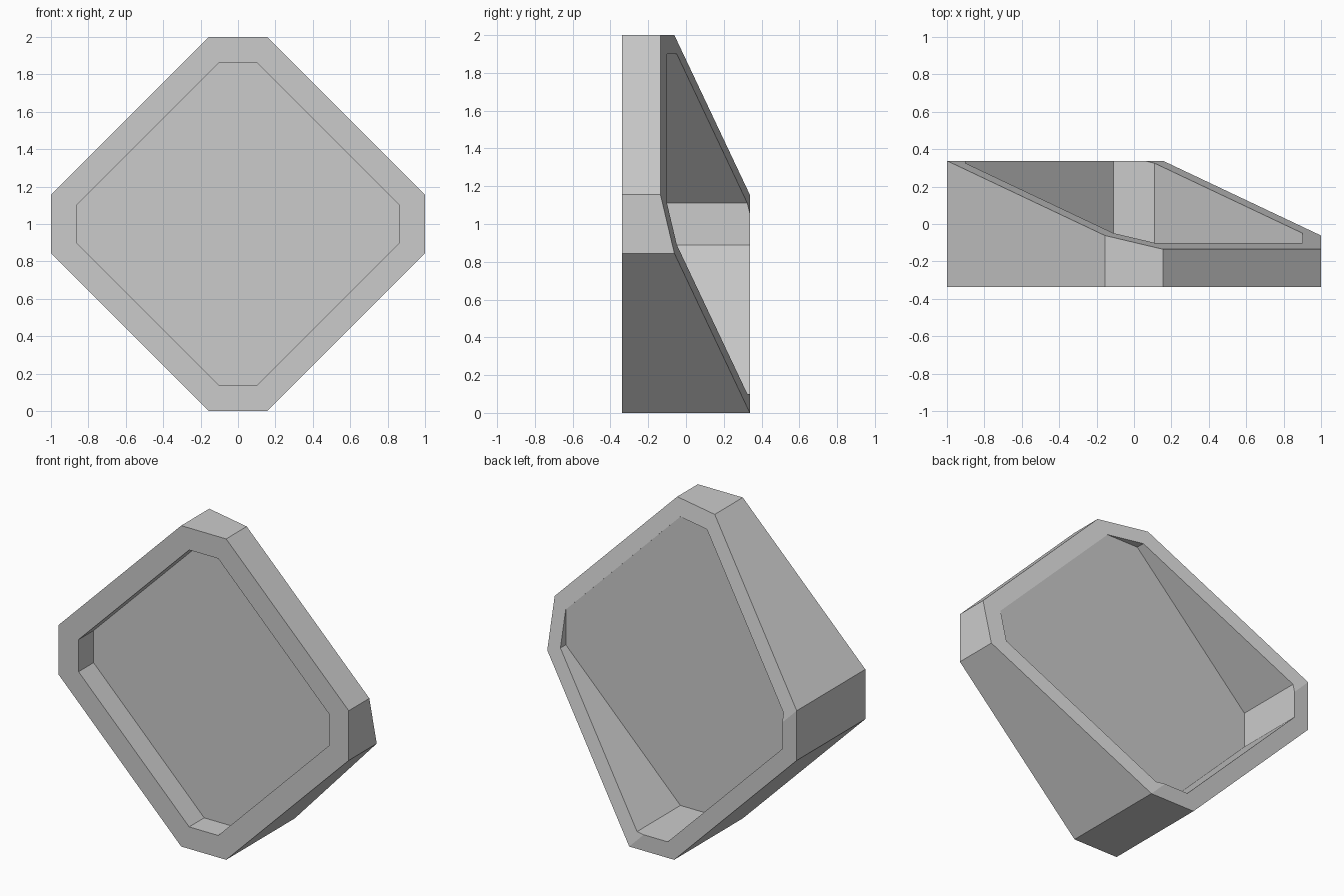
import bpy, bmesh

if "Cube" in bpy.data.objects:
    bpy.data.objects.remove(bpy.data.objects["Cube"])

FRONT, BACK = -0.338, 0.338      # depth limits
FRONT_FLOOR = -0.19              # bottom of the shallow front recess
BACK_FLOOR = -0.102              # bottom of the deep rear pocket
CREASE = 0.155                   # x + height where the slanted back begins
SLOPE = -0.2365


def octagon(half, flat):
    """Cut-corner diamond as (x, z) about the centre, clockwise from the top;
    the two crease points are included so that all rings match."""
    c = CREASE - 1
    return [(-flat, half), (flat, half), (half, flat), (half, -flat),
            (flat, -half), (min(flat, c + half), -half), (-flat, -half),
            (-half, -flat), (-half, min(flat, c + half)), (-half, flat)]


def back_y(x, z):
    """Flat back near the lower left, then sloping towards the upper right."""
    return min(BACK, BACK + SLOPE * (x + z + 1 - CREASE))


bm = bmesh.new()


def ring(points, depth):
    return [bm.verts.new((x, depth(x, z), z + 1)) for x, z in points]


outer = octagon(1.0, 0.155)
recess = octagon(0.863, 0.1)
pocket = octagon(0.9, 0.11)

# Rings from the front recess floor, round the outside, to the rear pocket floor
rings = [ring(recess, lambda x, z: FRONT_FLOOR),
         ring(recess, lambda x, z: FRONT),
         ring(outer, lambda x, z: FRONT),
         ring(outer, back_y),
         ring(pocket, back_y),
         ring(pocket, lambda x, z: BACK_FLOOR)]
n = len(outer)
for a, b in zip(rings, rings[1:]):
    for i in range(n):
        j = (i + 1) % n
        bm.faces.new((a[i], a[j], b[j], b[i]))

# Floors of both recesses
bm.faces.new(rings[0])
bm.faces.new(rings[-1])

# Merge the doubled crease corners, then clean up
bmesh.ops.remove_doubles(bm, verts=bm.verts[:], dist=0.0005)
bmesh.ops.dissolve_degenerate(bm, edges=bm.edges[:], dist=0.0005)
bmesh.ops.recalc_face_normals(bm, faces=bm.faces[:])

mesh = bpy.data.meshes.new("wedge_housing")
bm.to_mesh(mesh)
bm.free()

grey = bpy.data.materials.new("light grey")
grey.diffuse_color = (0.6, 0.6, 0.6, 1)
grey.use_nodes = True
grey.node_tree.nodes["Principled BSDF"].inputs["Base Color"].default_value = grey.diffuse_color
mesh.materials.append(grey)

housing = bpy.data.objects.new("wedge_housing", mesh)
bpy.context.collection.objects.link(housing)
